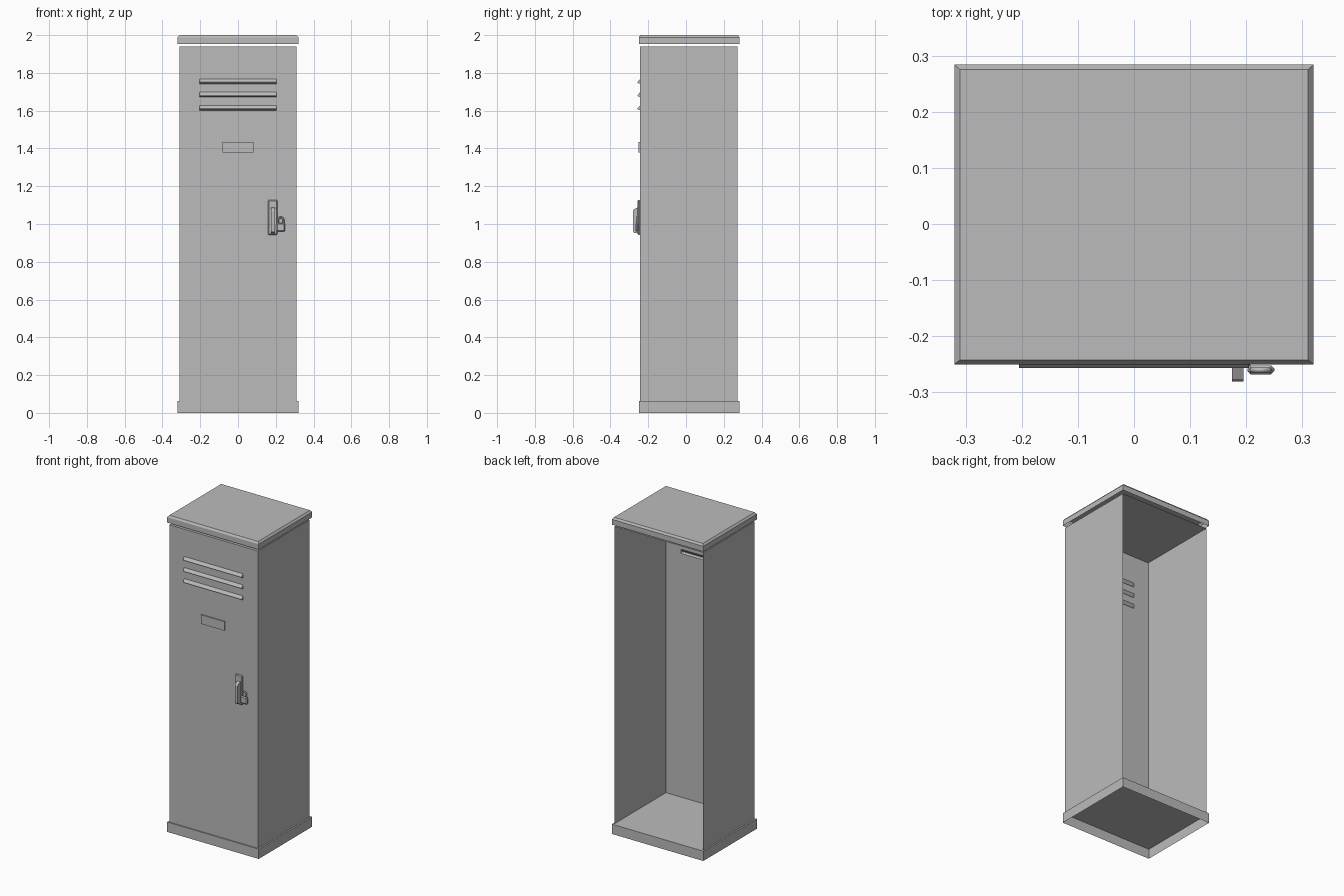
import bpy, bmesh, math

if "Cube" in bpy.data.objects:
    bpy.data.objects.remove(bpy.data.objects["Cube"])

grey = bpy.data.materials.new("grey metal")
grey.diffuse_color = (0.5, 0.5, 0.5, 1)
grey.use_nodes = True
grey.node_tree.nodes["Principled BSDF"].inputs["Base Color"].default_value = grey.diffuse_color


def make(name, verts, faces, bevel=0):
    me = bpy.data.meshes.new(name)
    me.from_pydata(verts, [], faces)
    bm = bmesh.new()
    bm.from_mesh(me)
    bmesh.ops.remove_doubles(bm, verts=bm.verts, dist=1e-5)
    bmesh.ops.recalc_face_normals(bm, faces=bm.faces)
    bm.to_mesh(me)
    bm.free()
    ob = bpy.data.objects.new(name, me)
    bpy.context.collection.objects.link(ob)
    me.materials.append(grey)
    if bevel:
        mod = ob.modifiers.new("bevel", 'BEVEL')
        mod.width, mod.segments = bevel, 1
    return ob


def rings(name, loops, bevel=0, start_cap=False):
    """Skin a stack of equal point loops and cap the last one."""
    n = len(loops[0])
    faces = [(k * n + i, k * n + (i + 1) % n, (k + 1) * n + (i + 1) % n, (k + 1) * n + i)
             for k in range(len(loops) - 1) for i in range(n)]
    faces.append(tuple(range((len(loops) - 1) * n, len(loops) * n)))
    if start_cap:
        faces.append(tuple(range(n)))
    return make(name, [p for l in loops for p in l], faces, bevel)


def rect(x0, x1, y0, y1, z):
    return [(x0, y0, z), (x1, y0, z), (x1, y1, z), (x0, y1, z)]


def box(name, x0, x1, y0, y1, z0, z1, bevel=0):
    return rings(name, [rect(x0, x1, y0, y1, z0), rect(x0, x1, y0, y1, z1)], bevel, True)


def extrude_x(name, profile, x0, x1):
    return rings(name, [[(x, y, z) for y, z in profile] for x in (x0, x1)], 0, True)


W, F, B, Z0, Z1 = 0.31, -0.243, 0.272, 0.062, 1.94
LX = 0.205                                   # half length of vents
vents = [(1.602, 1.628), (1.672, 1.698), (1.742, 1.768)]

# Base skirt, open underneath
rings("base", [rect(-0.32, 0.32, -0.25, 0.284, z) for z in (0, Z0)])

# Floating lid, open underneath, with chamfered top edge
rings("lid", [rect(-0.32, 0.32, -0.25, 0.284, 1.954),
              rect(-0.32, 0.32, -0.25, 0.284, 1.988),
              rect(-0.31, 0.31, -0.242, 0.275, 2.0)])

# Cabinet side walls and top, open at the back
make("cabinet",
     [(x, y, z) for x in (-W, W) for y in (F, B) for z in (Z0, Z1)],
     [(0, 1, 3, 2), (4, 6, 7, 5), (1, 5, 7, 3)])

# Front panel with vent openings left out
xs = [-W, -LX, LX, W]
zs = [Z0] + [z for v in vents for z in v] + [Z1]
verts, faces = [], []
for j in range(len(zs) - 1):
    for i in range(3):
        if i == 1 and j % 2 == 1:
            continue
        k = len(verts)
        verts += [(xs[i], F, zs[j]), (xs[i + 1], F, zs[j]),
                  (xs[i + 1], F, zs[j + 1]), (xs[i], F, zs[j + 1])]
        faces.append((k, k + 1, k + 2, k + 3))
make("front_panel", verts, faces)

# Pressed vent hoods: wedge shells open to the inside
for n, (a, b) in enumerate(vents):
    prof = [(F, b), (F - 0.014, a + 0.009), (F - 0.014, a + 0.006), (F, a)]
    v = [(x, y, z) for x in (-LX, LX) for y, z in prof]
    make("vent_%d" % (n + 1), v,
         [(0, 1, 5, 4), (1, 2, 6, 5), (2, 3, 7, 6), (0, 3, 2, 1), (4, 5, 6, 7)])

# Label holder
box("label_holder", -0.083, 0.081, F - 0.008, F, 1.378, 1.435)

# Latch plate and lift handle
box("latch_plate", 0.158, 0.208, F - 0.013, F, 0.942, 1.128, 0.005)
extrude_x("latch_handle",
          [(F - 0.01, 1.09), (-0.276, 1.078), (-0.281, 1.07),
           (-0.281, 0.962), (-0.276, 0.954), (F - 0.01, 0.95)], 0.175, 0.195)

# Padlock body
box("padlock_body", 0.202, 0.25, -0.268, -0.252, 0.96, 1.006, 0.006)

# Padlock shackle
cu = bpy.data.curves.new("padlock_shackle", 'CURVE')
cu.dimensions = '3D'
cu.bevel_depth, cu.bevel_resolution = 0.005, 1
sp = cu.splines.new('POLY')
cx, r = 0.226, 0.015
pts = [(cx + r, 1.0)] + [(cx + r * math.cos(math.pi * k / 6), 1.02 + r * math.sin(math.pi * k / 6))
                         for k in range(7)] + [(cx - r, 1.0)]
sp.points.add(len(pts) - 1)
for p, (x, z) in zip(sp.points, pts):
    p.co = (x, -0.26, z, 1)
cu.materials.append(grey)
bpy.context.collection.objects.link(bpy.data.objects.new("padlock_shackle", cu))
